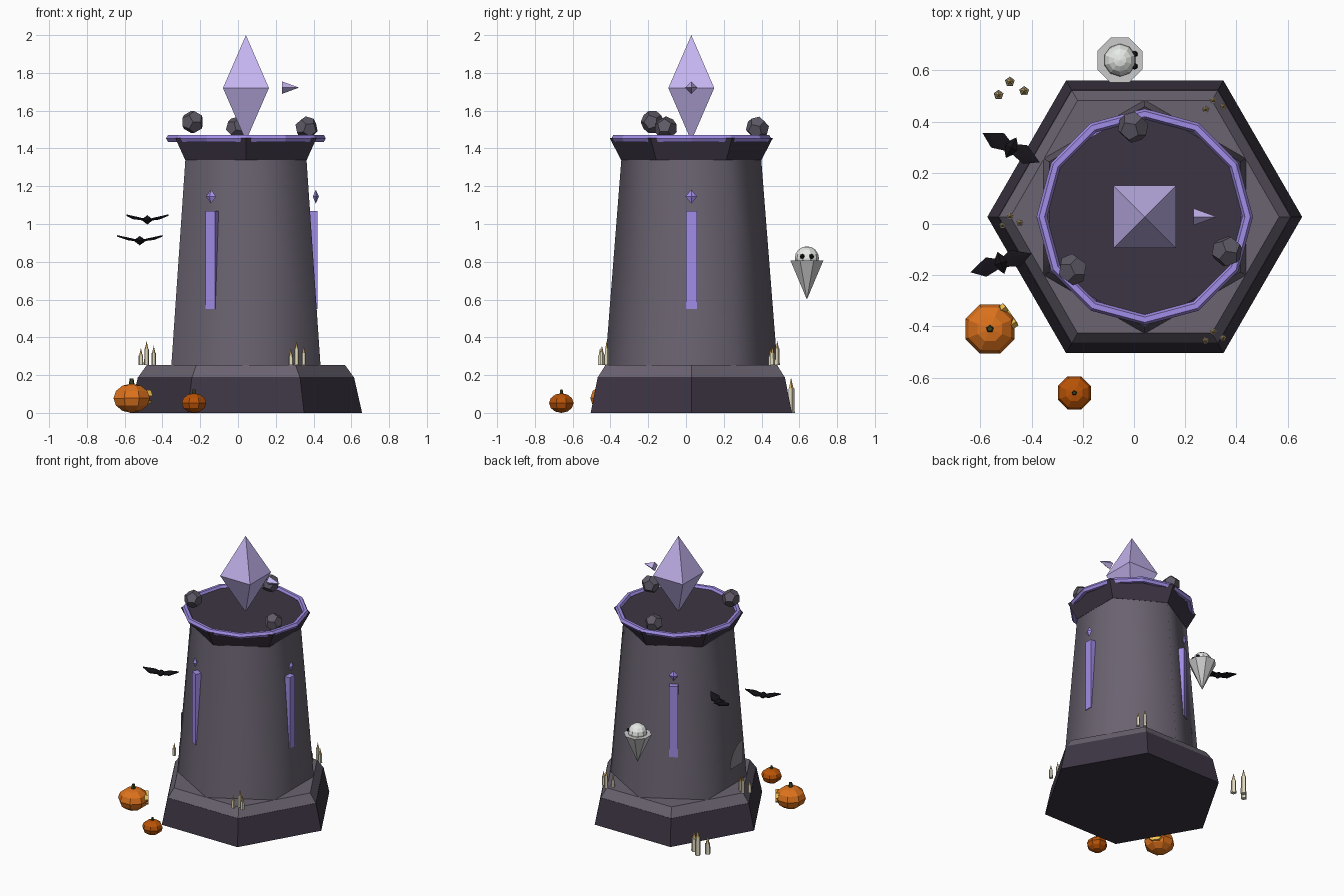
import bpy, bmesh, math
from mathutils import Vector, Matrix

if "Cube" in bpy.data.objects:
    bpy.data.objects.remove(bpy.data.objects["Cube"])

CX, CY = 0.042, 0.028          # tower axis
PI = math.pi
mats = {}


def paint(ob, hexcol):
    """Assign a plain diffuse colour given as an sRGB hex string."""
    if hexcol not in mats:
        m = bpy.data.materials.new("colour_" + hexcol)
        c = [int(hexcol[i:i + 2], 16) / 255 for i in (0, 2, 4)]
        m.diffuse_color = [v ** 2.2 for v in c] + [1]
        m.use_nodes = True
        m.node_tree.nodes["Principled BSDF"].inputs["Base Color"].default_value = m.diffuse_color
        mats[hexcol] = m
    ob.data.materials.append(mats[hexcol])


def finish(name, bm, col, mat=Matrix()):
    bmesh.ops.transform(bm, matrix=mat, verts=bm.verts)
    me = bpy.data.meshes.new(name)
    bm.to_mesh(me)
    bm.free()
    ob = bpy.data.objects.new(name, me)
    bpy.context.collection.objects.link(ob)
    paint(ob, col)
    return ob


def frustum(name, col, n, r0, r1, z0, z1, x=0, y=0, rot=0, mat=Matrix()):
    """n-sided cone or frustum standing between z0 and z1."""
    bm = bmesh.new()
    bmesh.ops.create_cone(bm, cap_ends=True, segments=n, radius1=r0, radius2=r1, depth=z1 - z0)
    bmesh.ops.remove_doubles(bm, verts=bm.verts, dist=1e-5)
    # the primitive starts its first vertex on +y
    m = mat @ Matrix.Translation((x, y, (z0 + z1) / 2)) @ Matrix.Rotation(rot, 4, 'Z')
    return finish(name, bm, col, m)


def hull(name, col, pts, mat=Matrix()):
    bm = bmesh.new()
    for p in pts:
        bm.verts.new(p)
    bmesh.ops.convex_hull(bm, input=bm.verts)
    bmesh.ops.dissolve_limit(bm, angle_limit=0.02, verts=bm.verts, edges=bm.edges)
    return finish(name, bm, col, mat)


def octahedron(name, col, a, b, c, mat):
    return hull(name, col, [(a, 0, 0), (-a, 0, 0), (0, b, 0), (0, -b, 0), (0, 0, c), (0, 0, -c)], mat)


def ball(name, col, loc, r, seg, rings, zs=1.0, rot=0):
    bm = bmesh.new()
    bmesh.ops.create_uvsphere(bm, u_segments=seg, v_segments=rings, radius=r)
    m = Matrix.Translation(loc) @ Matrix.Rotation(rot, 4, 'Z') @ Matrix.Diagonal((1, 1, zs, 1))
    return finish(name, bm, col, m)


DARK, STONE, PURPLE, BLACK = "3F3845", "6A6370", "A08CE6", "1C1A1F"

# hexagonal plinth, upper step, smooth tapered tower, flared collar
frustum("plinth", DARK, 6, 0.615, 0.572, 0, 0.19, CX, CY, PI / 6)
frustum("plinth_step", STONE, 6, 0.57, 0.525, 0.19, 0.253, CX, CY, PI / 6)
body = frustum("tower_body", STONE, 6, 0.456, 0.37, 0.25, 1.345, CX, CY)
bpy.context.view_layer.objects.active = body
body.select_set(True)
bpy.ops.object.shade_smooth_by_angle(angle=math.radians(65))
body.select_set(False)
frustum("collar", DARK, 6, 0.372, 0.432, 1.34, 1.455, CX, CY)

# twelve-sided glowing ring
bm = bmesh.new()
loops = []
for i in range(12):
    a = i * PI / 6
    loops.append([bm.verts.new(((0.402 + 0.021 * math.cos(j * PI / 3)) * math.cos(a),
                                (0.402 + 0.021 * math.cos(j * PI / 3)) * math.sin(a),
                                0.021 * math.sin(j * PI / 3))) for j in range(6)])
for i in range(12):
    p, q = loops[i], loops[(i + 1) % 12]
    for j in range(6):
        k = (j + 1) % 6
        bm.faces.new((p[j], q[j], q[k], p[k]))
finish("rim_ring", bm, PURPLE, Matrix.Translation((CX, CY, 1.453)))

# big floating crystal and the small shard beside it
octahedron("crystal", "C4B4F0", 0.172, 0.172, 0.28,
           Matrix.Translation((CX, CY, 1.72)) @ Matrix.Rotation(PI / 4, 4, 'Z'))
frustum("shard", "C4B4F0", 4, 0.033, 0, 0, 0.09,
        mat=Matrix.Translation((0.233, CY, 1.722)) @ Matrix.Rotation(PI / 2, 4, 'Y'))

# glowing slits and gems on alternate faces
for i in range(3):
    m = Matrix.Translation((CX, CY, 0)) @ Matrix.Rotation(i * 2 * PI / 3, 4, 'Z')
    hull("rune_slit", PURPLE, [(x, y, z) for x in (0.335, 0.38) for y in (-0.029, 0.029)
                               for z in (0.55, 1.07)], m)
    octahedron("rune_gem", PURPLE, 0.016, 0.031, 0.037, m @ Matrix.Translation((0.37, 0, 1.145)))

# dodecahedral rocks on top
PHI = (1 + 5 ** 0.5) / 2
dode = [Vector((a, b, c)) for a in (-1, 1) for b in (-1, 1) for c in (-1, 1)]
for a in (-1 / PHI, 1 / PHI):
    for b in (-PHI, PHI):
        dode += [Vector((0, a, b)), Vector((a, b, 0)), Vector((b, 0, a))]
for i, loc in enumerate([(-0.24, -0.178, 1.54), (0.363, -0.107, 1.508), (-0.004, 0.378, 1.508)]):
    hull("rubble_rock", "5F5A66", [v * (0.062 / 3 ** 0.5) for v in dode],
         Matrix.Translation(loc) @ Matrix.Rotation(0.4 + i, 4, 'Z') @ Matrix.Rotation(0.3 * i, 4, 'X'))

# candle clusters: (x, y, z, scale)
for x, y, z, s in [(0.31, 0.483, 0.253, 1), (0.31, -0.42, 0.253, 1),
                   (-0.484, 0.03, 0.253, 1), (-0.485, 0.556, 0, 1.47)]:
    for dx, dy, h in [(0, 0, 0.088), (0.038, -0.025, 0.064), (-0.03, -0.035, 0.052)]:
        px, py, top = x + dx * s, y + dy * s, z + h * s
        frustum("candle", "E0D8BE", 5, 0.0135 * s, 0.012 * s, z, top, px, py)
        frustum("flame", "DDB870", 5, 0.009 * s, 0, top, top + 0.04 * s, px, py)


# pumpkins with stems
def pumpkin(x, y, r, h, col):
    ball("pumpkin", col, (x, y, h / 2), r, 8, 6, h / 2 / r, PI / 8)
    frustum("pumpkin_stem", "3D4424", 5, r * 0.16, r * 0.1, h * 0.94, h * 1.18, x, y)


pumpkin(-0.563, -0.41, 0.104, 0.155, "DC7222")
pumpkin(-0.233, -0.66, 0.07, 0.104, "B8540F")

# carved face on the big pumpkin
face = Matrix.Translation((-0.563, -0.41, 0.078)) @ Matrix.Rotation(math.radians(35), 4, 'Z')
for s in (-1, 1):
    hull("pumpkin_eye", "F0C050", [(x, s * 0.035 + dy, dz) for x in (0.075, 0.1)
                                   for dy, dz in ((-0.018, 0.012), (0.018, 0.012), (0, 0.042))], face)
hull("pumpkin_mouth", "F0C050", [(x, dy, dz) for x in (0.075, 0.102) for dy, dz in
                                 ((-0.045, -0.012), (0.045, -0.012), (0.025, -0.032), (-0.025, -0.032))], face)


# bats: flattened body with two swept wings
def bat(x, y, z, ang):
    m = Matrix.Translation((x, y, z)) @ Matrix.Rotation(math.radians(ang), 4, 'Z')
    octahedron("bat_body", BLACK, 0.035, 0.045, 0.025, m)
    for s in (-1, 1):
        hull("bat_wing", BLACK, [(s * px, py, pz + t) for px, py, pz in
                                 ((0.012, 0.02, 0), (0.012, -0.02, 0), (0.05, 0.038, 0.005),
                                  (0.07, -0.035, 0.008), (0.125, 0, 0.025)) for t in (-0.004, 0.004)], m)


bat(-0.48, 0.298, 1.022, -27)
bat(-0.52, -0.152, 0.912, 17)

# ghost looking towards +x
gx, gy = -0.055, 0.64
frustum("ghost_skirt", "D5D9D5", 8, 0, 0.095, 0.60, 0.808, gx, gy, PI / 8)
ball("ghost_head", "E6EAE6", (gx, gy, 0.818), 0.064, 10, 8)
for s in (-1, 1):
    ball("ghost_eye", BLACK, (gx + 0.057, gy + s * 0.024, 0.828), 0.013, 6, 4)

# flat quarter-round cobweb on the left side
bm = bmesh.new()
bm.faces.new([bm.verts.new(p) for p in [(0, 0, 0)] + [
    (0, 0.15 * math.cos(i * PI / 12), 0.17 * math.sin(i * PI / 12)) for i in range(7)]])
finish("cobweb", bm, "8A8790", Matrix.Translation((-0.43, -0.045, 0.435)))
